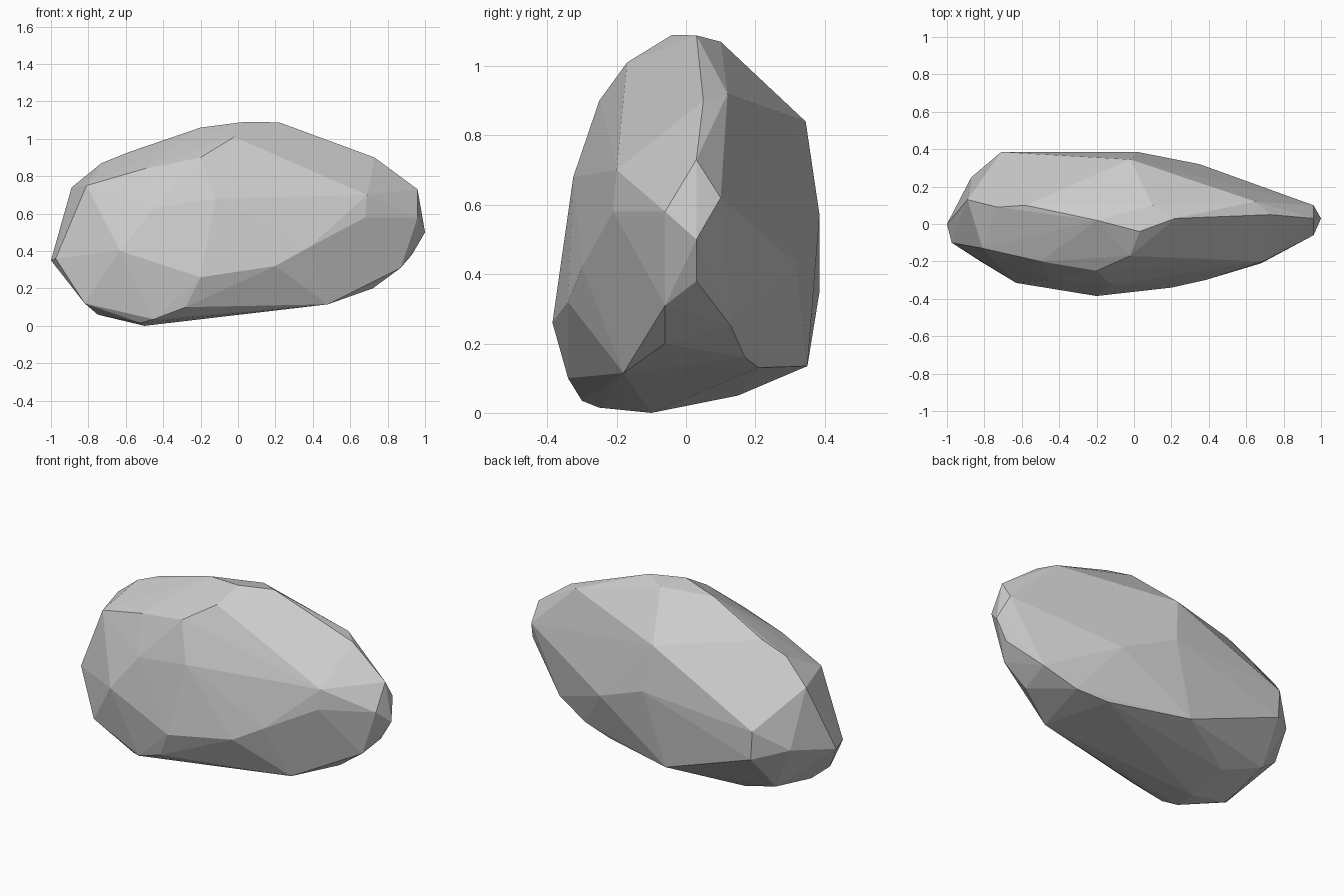
import bpy
import bmesh

# Corner points of the faceted boulder, grouped by region
left_end = [(-1, 0, .35), (-.975, -.1, .36), (-.89, .13, .74), (-.81, -.13, .75),
            (-.87, .25, .4), (-.82, -.2, .12)]
crown = [(-.73, .09, .87), (-.58, .1, .93), (-.2, .02, 1.06), (.03, -.04, 1.09),
         (.22, .03, 1.088), (.1, .1, 1.07), (.65, .12, .92), (.73, .05, .9)]
front = [(-.5, -.2, .84), (-.2, -.25, .9), (-.02, -.17, 1.01), (-.12, -.325, .68),
         (-.45, -.3, .63), (-.63, -.315, .4), (-.2, -.385, .26), (.2, -.34, .32),
         (.38, -.3, .42), (.68, -.21, .58), (.69, -.2, .7)]
right_end = [(.96, .03, .73), (.96, -.06, .58), (1, .03, .5), (.96, .1, .62),
             (.93, .03, .38), (.87, -.06, .31), (.72, -.06, .2)]
back = [(-.7, .385, .35), (-.71, .385, .52), (-.02, .345, .84), (.02, .385, .57),
        (.35, .32, .43), (-.11, .35, .135), (.36, .21, .13), (.55, .17, .16),
        (.75, .13, .25)]
base = [(-.5, -.1, 0), (-.5, .15, .05), (-.52, -.25, .015), (-.45, -.3, .035),
        (-.28, -.34, .1), (-.75, -.12, .06), (-.74, .2, .13), (.48, -.18, .115)]

# Boulder: the tight flat-faced skin around those corners
bm = bmesh.new()
for p in left_end + crown + front + right_end + back + base:
    bm.verts.new(p)
bmesh.ops.convex_hull(bm, input=bm.verts)
loose = [v for v in bm.verts if not v.link_faces]
bmesh.ops.delete(bm, geom=loose, context='VERTS')
bmesh.ops.recalc_face_normals(bm, faces=bm.faces)

mesh = bpy.data.meshes.new("boulder")
bm.to_mesh(mesh)
bm.free()
boulder = bpy.data.objects.new("boulder", mesh)
bpy.context.collection.objects.link(boulder)
